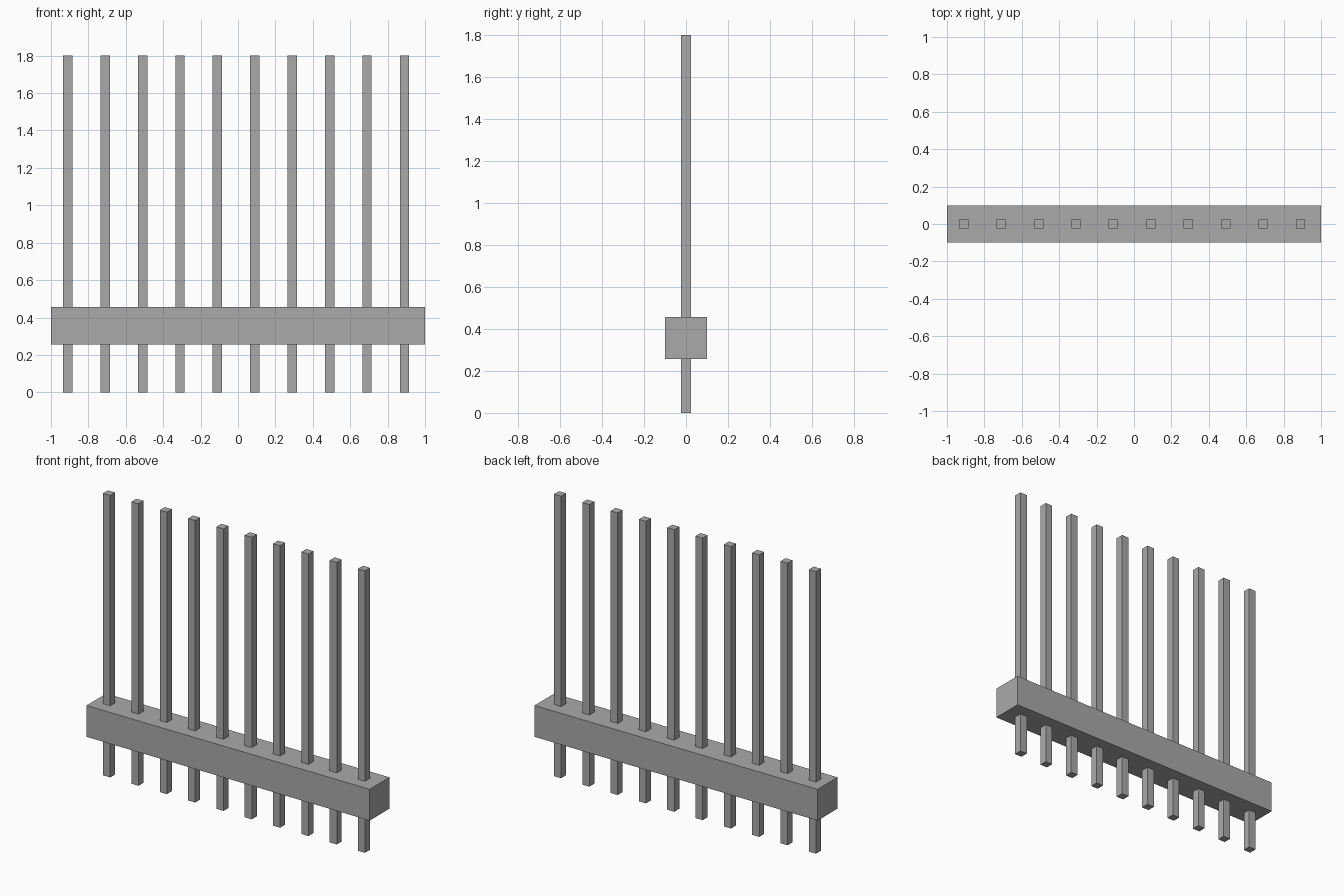
import bpy

cube = bpy.data.objects.get("Cube")
if cube:
    bpy.data.objects.remove(cube, do_unlink=True)

PITCH = 0.2
PIN_COUNT = 10
PIN_SIZE = 0.05
PIN_HEIGHT = 1.8
PIN_SHIFT = -0.01   # the pin row sits slightly off the housing centre

grey = bpy.data.materials.new("plain_grey")
grey.use_nodes = True
colour = (0.4, 0.4, 0.4, 1)
grey.diffuse_color = colour
grey.node_tree.nodes["Principled BSDF"].inputs["Base Color"].default_value = colour


def box(name, centre, size):
    bpy.ops.mesh.primitive_cube_add(size=1, location=centre)
    ob = bpy.context.object
    ob.name = name
    ob.scale = size
    bpy.ops.object.transform_apply(location=False, rotation=False, scale=True)
    ob.data.materials.append(grey)
    return ob


# Housing bar
box("housing", (0, 0, 0.357), (2, 0.2, 0.2))

# Row of square pins passing through the housing
for i in range(PIN_COUNT):
    x = PIN_SHIFT + (i - (PIN_COUNT - 1) / 2) * PITCH
    box(f"pin_{i + 1}", (x, 0, PIN_HEIGHT / 2), (PIN_SIZE, PIN_SIZE, PIN_HEIGHT))
